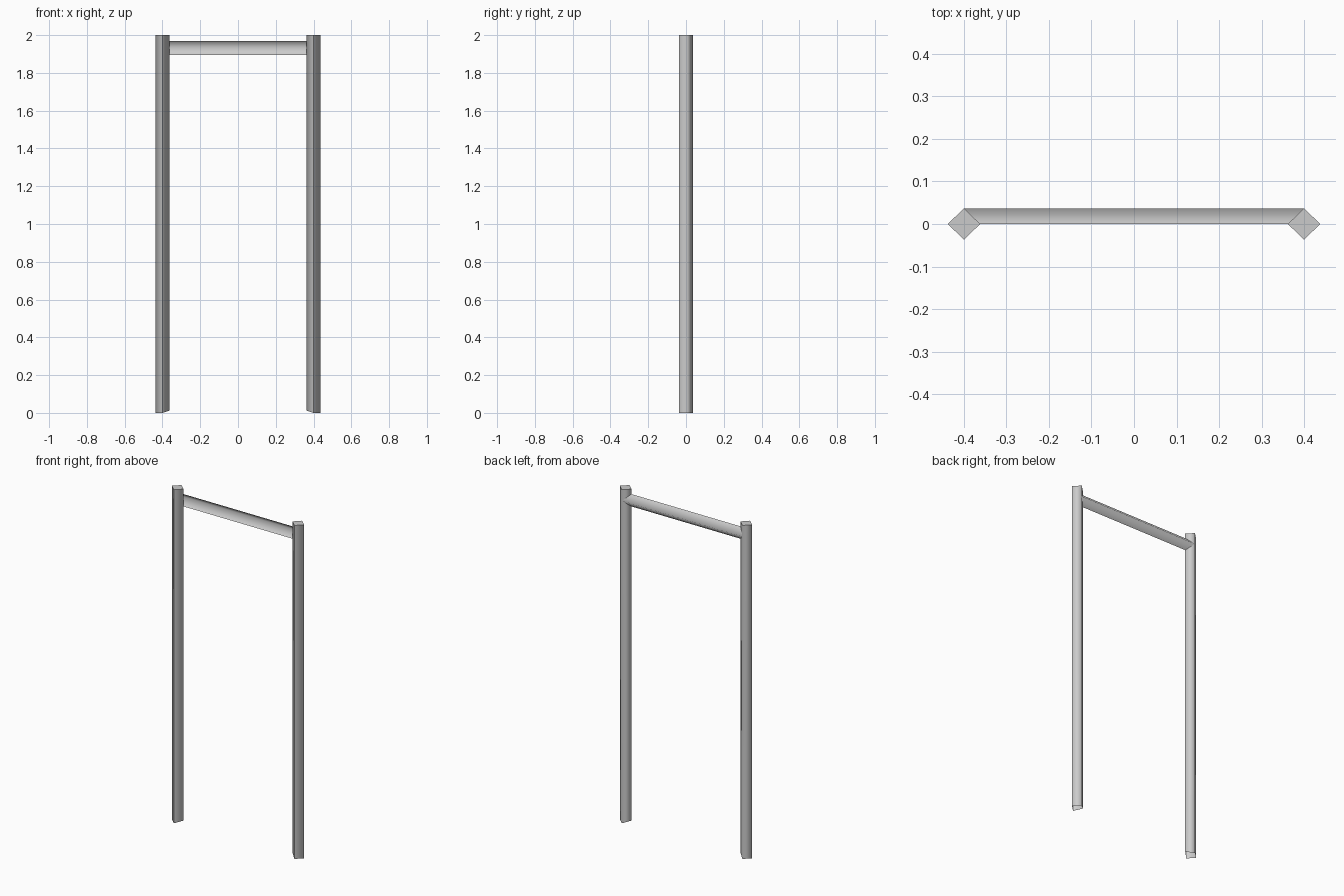
import bpy
import bmesh

cube = bpy.data.objects.get("Cube")
if cube:
    bpy.data.objects.remove(cube, do_unlink=True)

HEIGHT = 2.0
POST_X = 0.4
HALF_X = 0.038
HALF_Y = 0.037

metal = bpy.data.materials.new("light_grey_metal")
metal.use_nodes = True
grey = (0.6, 0.6, 0.6, 1.0)
metal.diffuse_color = grey
metal.node_tree.nodes["Principled BSDF"].inputs["Base Color"].default_value = grey


def finish(name, bm):
    mesh = bpy.data.meshes.new(name)
    bm.to_mesh(mesh)
    bm.free()
    mesh.materials.append(metal)
    obj = bpy.data.objects.new(name, mesh)
    bpy.context.collection.objects.link(obj)
    return obj


def make_post(name, side):
    """Hollow diamond post, capped on top, with a lifted inner foot corner."""
    bm = bmesh.new()
    corners = [(0, -HALF_Y), (HALF_X, 0), (0, HALF_Y), (-HALF_X, 0)]
    low, high = [], []
    for x, y in corners:
        foot = 0.012 if x * side < 0 else 0.0
        low.append(bm.verts.new((side * POST_X + x, y, foot)))
        high.append(bm.verts.new((side * POST_X + x, y, HEIGHT)))
    for i in range(4):
        j = (i + 1) % 4
        wall = bm.faces.new((low[i], low[j], high[j], high[i]))
        wall.smooth = True
    cap = bm.faces.new(high)
    for edge in cap.edges:
        edge.smooth = False
    # crisp front seam
    bm.edges.get((low[0], high[0])).smooth = False
    return finish(name, bm)


def make_crossbar(name):
    """Angle bar open to the front, mitred against the post faces."""
    bm = bmesh.new()
    profile = [(0, 1.97, POST_X - HALF_X), (HALF_Y, 1.933, POST_X), (0, 1.896, POST_X - HALF_X)]
    right = [bm.verts.new((-x, y, z)) for y, z, x in profile]
    left = [bm.verts.new((x, y, z)) for y, z, x in profile]
    for i in range(2):
        wall = bm.faces.new((right[i], left[i], left[i + 1], right[i + 1]))
        wall.smooth = True
        wall.normal_update()
        if wall.normal.y < 0:
            wall.normal_flip()
    return finish(name, bm)


make_post("right_post", -1)
make_post("left_post", 1)
make_crossbar("crossbar")
